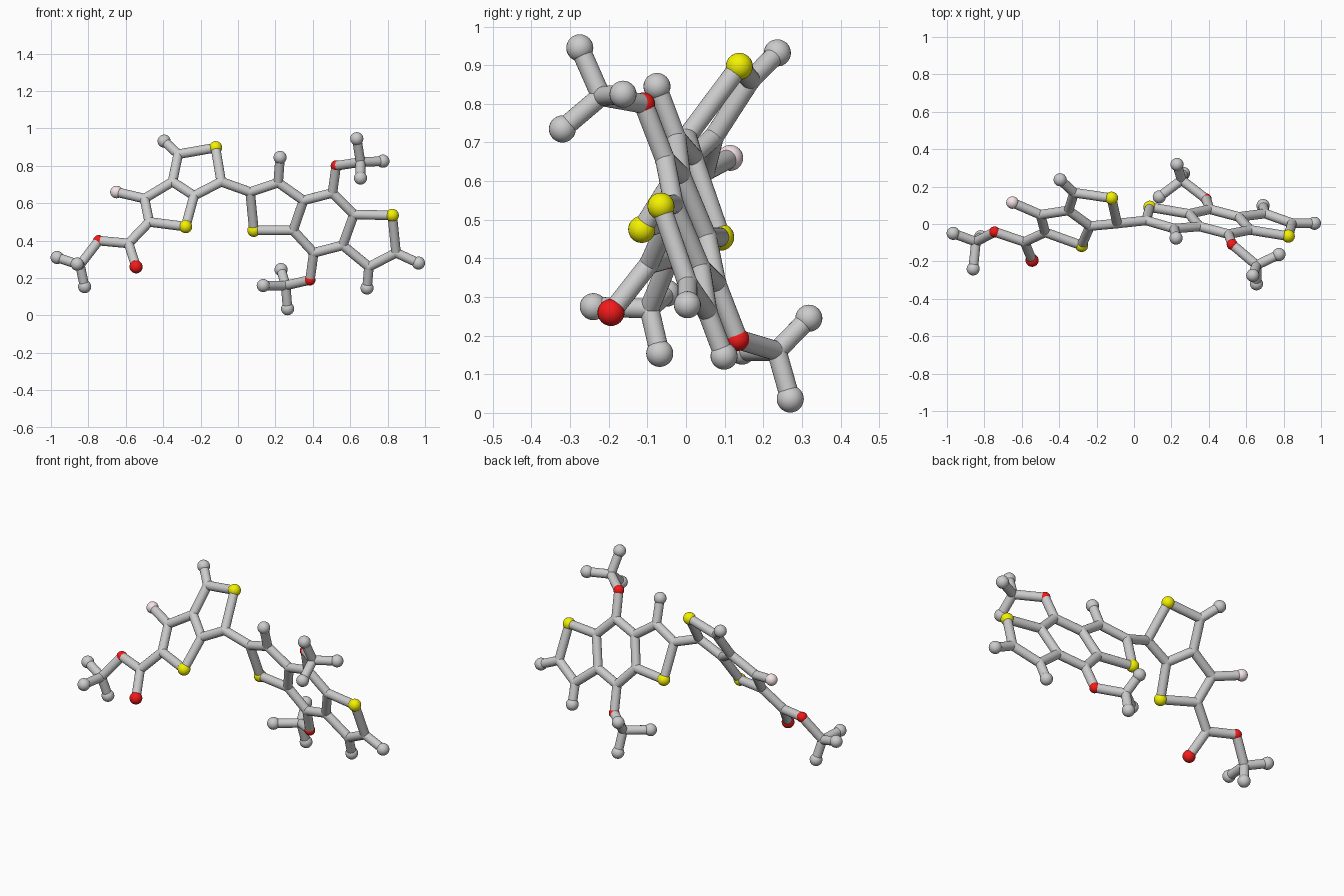
import bpy
from mathutils import Vector

if "Cube" in bpy.data.objects:
    bpy.data.objects.remove(bpy.data.objects["Cube"])

BOND_R = 0.0255


def left_plane(x, z):
    return -0.523 - 0.269 * x + 0.701 * z


def right_plane(x, z):
    return 0.269 - 0.170 * x - 0.362 * z


def material(name, rgb):
    m = bpy.data.materials.new(name)
    m.diffuse_color = (*rgb, 1)
    m.use_nodes = True
    m.node_tree.nodes["Principled BSDF"].inputs["Base Color"].default_value = m.diffuse_color
    return m


KINDS = {  # radius, material, part name
    'j': (0.0265, None, "carbon_joint"),
    'e': (0.035, None, "carbon_end"),
    's': (0.035, material("yellow", (0.9, 0.88, 0.0)), "sulfur_ball"),
    'o': (0.0295, material("red", (0.9, 0.01, 0.01)), "oxygen_ball"),
    'f': (0.0335, material("pale_pink", (0.92, 0.78, 0.8)), "fluorine_ball"),
}
KINDS['O'] = (0.035, KINDS['o'][1], "oxygen_end")

# Flat ring systems: name -> (kind, x, z), depth follows the tilted plane
left = dict(
    tip=('e', -.395, .932), a=('j', -.32, .862), s1=('s', -.12, .897),
    link=('j', -.09, .715), c=('j', -.235, .64), d=('j', -.35, .715),
    s2=('s', -.28, .475), g=('j', -.475, .50), h=('j', -.5, .625),
    f=('f', -.65, .66), acid=('j', -.585, .385), od=('O', -.545, .26),
    oe=('o', -.745, .40))
right = dict(
    k=('j', .065, .66), s3=('s', .085, .455), l=('j', .215, .71),
    ltip=('e', .225, .845), m=('j', .35, .615), n=('j', .295, .455),
    p=('j', .505, .655), q=('j', .62, .54), r=('j', .56, .375),
    t=('j', .405, .335), s4=('s', .825, .535), u=('j', .845, .335),
    v=('j', .70, .26), utip=('e', .965, .28), vtip=('e', .69, .147),
    otop=('o', .525, .80), obot=('o', .385, .19))
# Branched groups that leave the planes
free = dict(
    x0=('j', -.845, .27, -.095), x1=('e', -.967, .31, -.05),
    x2=('e', -.82, .154, -.068), x3=('e', -.86, .275, -.24),
    y0=('j', .255, .16, .235), y1=('e', .135, .16, .145),
    y2=('e', .265, .036, .27), y3=('e', .23, .245, .318),
    z0=('j', .655, .82, -.22), z1=('e', .635, .945, -.275),
    z2=('e', .775, .825, -.163), z3=('e', .655, .735, -.32))

atoms = {}
for group, plane in ((left, left_plane), (right, right_plane)):
    for n, (k, x, z) in group.items():
        atoms[n] = (k, Vector((x, plane(x, z), z)))
for n, (k, x, z, y) in free.items():
    atoms[n] = (k, Vector((x, y, z)))

# Chains of bonds
chains = """tip a s1 link c d a|c s2 g h d|h f|g acid od|acid oe x0 x1|x2 x0 x3
link k s3 n m l k|l ltip|m p q r t n|q s4 u v r|u utip|v vtip
p otop z0 z1|z2 z0 z3|t obot y0 y1|y2 y0 y3"""

# Atom balls
for n, (k, pos) in atoms.items():
    rad, mat, part = KINDS[k]
    bpy.ops.mesh.primitive_uv_sphere_add(segments=24, ring_count=16, radius=rad, location=pos)
    ob = bpy.context.object
    ob.name = part
    if mat:
        ob.data.materials.append(mat)
    bpy.ops.object.shade_smooth()

# Bond rods
for chain in chains.replace("\n", "|").split("|"):
    names = chain.split()
    for n1, n2 in zip(names, names[1:]):
        p, q = atoms[n1][1], atoms[n2][1]
        bpy.ops.mesh.primitive_cylinder_add(vertices=24, radius=BOND_R, depth=(q - p).length,
                                            location=(p + q) / 2)
        ob = bpy.context.object
        ob.name = "bond_rod"
        ob.rotation_euler = (q - p).to_track_quat('Z', 'Y').to_euler()
        bpy.ops.object.shade_smooth_by_angle()
